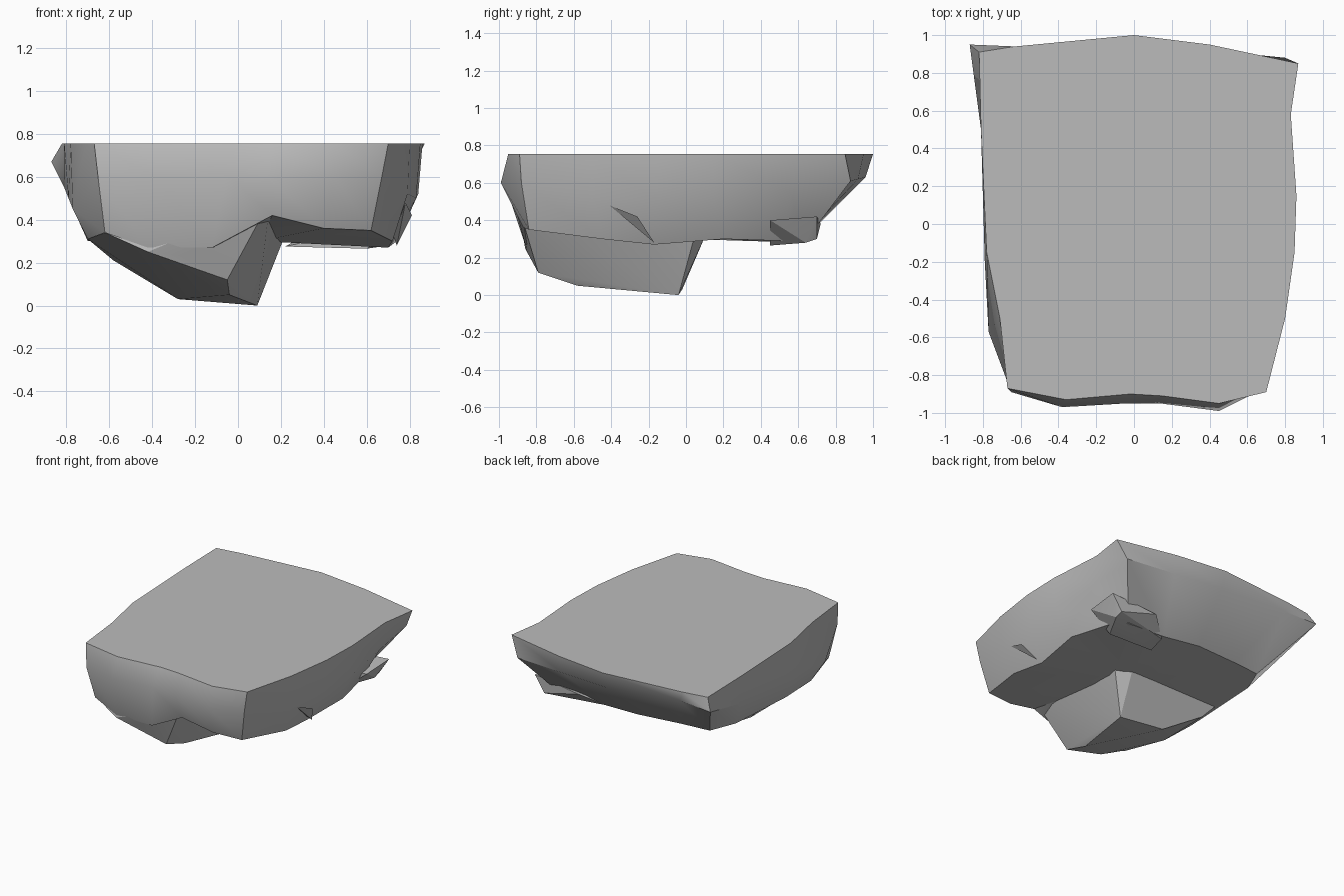
import bpy
import bmesh
import math

cube = bpy.data.objects.get("Cube")
if cube:
    bpy.data.objects.remove(cube, do_unlink=True)

TOP_HEIGHT = 0.755

stone = bpy.data.materials.new("stone_grey")
stone.use_nodes = True
stone.diffuse_color = (0.5, 0.5, 0.5, 1)
stone.node_tree.nodes["Principled BSDF"].inputs["Base Color"].default_value = (0.5, 0.5, 0.5, 1)


def finish(bm, name, angle):
    """Turn a bmesh into a stone object whose creases stay sharp."""
    bmesh.ops.recalc_face_normals(bm, faces=bm.faces)
    mesh = bpy.data.meshes.new(name)
    bm.to_mesh(mesh)
    bm.free()
    mesh.materials.append(stone)
    obj = bpy.data.objects.new(name, mesh)
    bpy.context.collection.objects.link(obj)
    bpy.ops.object.select_all(action="DESELECT")
    bpy.context.view_layer.objects.active = obj
    obj.select_set(True)
    bpy.ops.object.shade_smooth_by_angle(angle=math.radians(angle))
    return obj


def hull(name, points, angle=20):
    """Faceted chunk of rock wrapped around a few corner points."""
    bm = bmesh.new()
    for point in points:
        bm.verts.new(point)
    result = bmesh.ops.convex_hull(bm, input=bm.verts)
    loose = set(result["geom_interior"]) | set(result["geom_unused"])
    bmesh.ops.delete(bm, geom=[v for v in loose if isinstance(v, bmesh.types.BMVert)],
                     context="VERTS")
    return finish(bm, name, angle)


def loft(name, rings, bottom_centre, angle=32):
    """Join matching rings from the flat top down, then close the underside."""
    bm = bmesh.new()
    loops = [[bm.verts.new(point) for point in ring] for ring in rings]
    count = len(loops[0])
    bm.faces.new(loops[0])
    for upper, lower in zip(loops, loops[1:]):
        for i in range(count):
            j = (i + 1) % count
            bm.faces.new((upper[i], upper[j], lower[j], lower[i]))
    centre = bm.verts.new(bottom_centre)
    for i in range(count):
        bm.faces.new((loops[-1][i], loops[-1][(i + 1) % count], centre))
    return finish(bm, name, angle)


# Main slab: flat rim, bulging wall and lower edge, starting at the front
rim = [
    (-0.67, -0.87), (-0.36, -0.93), (-0.02, -0.9), (0.15, -0.91), (0.45, -0.95), (0.7, -0.89),
    (0.8, -0.5), (0.85, -0.15), (0.86, 0.15), (0.83, 0.58), (0.87, 0.85),
    (0.4, 0.95), (0, 1), (-0.63, 0.94), (-0.82, 0.91),
    (-0.81, 0.5), (-0.78, -0.15), (-0.71, -0.5),
]
wall = [
    (-0.65, -0.89, 0.58), (-0.38, -0.97, 0.6), (-0.05, -0.95, 0.61),
    (0.14, -0.95, 0.6), (0.45, -0.99, 0.6), (0.67, -0.88, 0.6),
    (0.79, -0.5, 0.52), (0.83, -0.15, 0.5), (0.84, 0.15, 0.52), (0.8, 0.56, 0.55),
    (0.8, 0.88, 0.61), (0.4, 0.92, 0.62), (0, 0.96, 0.63), (-0.6, 0.93, 0.68),
    (-0.87, 0.95, 0.67), (-0.81, 0.5, 0.55), (-0.79, -0.2, 0.5), (-0.77, -0.57, 0.45),
]
lower_edge = [
    (-0.62, -0.83, 0.34), (-0.42, -0.86, 0.27), (-0.12, -0.86, 0.27),
    (0.16, -0.9, 0.42), (0.4, -0.87, 0.36), (0.62, -0.84, 0.35),
    (0.72, -0.45, 0.3), (0.7, -0.17, 0.27), (0.74, 0.2, 0.3), (0.66, 0.52, 0.29),
    (0.58, 0.63, 0.28), (0.25, 0.62, 0.3), (-0.05, 0.65, 0.32), (-0.4, 0.62, 0.33),
    (-0.62, 0.6, 0.33), (-0.7, 0.4, 0.33), (-0.7, -0.2, 0.3), (-0.7, -0.5, 0.31),
]
loft("rock_slab", [[(x, y, TOP_HEIGHT) for x, y in rim], wall, lower_edge], (0.1, 0, 0.3))

# Deep keel hanging below the front
hull("rock_keel", [
    (0.15, -0.9, 0.49), (-0.05, -0.79, 0.12), (-0.04, -0.58, 0.05), (0.09, -0.04, 0),
    (-0.28, -0.02, 0.03), (-0.58, 0.05, 0.21), (-0.68, 0.08, 0.32), (-0.7, -0.5, 0.31),
    (-0.62, -0.82, 0.34), (-0.42, -0.86, 0.25), (-0.25, -0.85, 0.23),
    (0.22, 0.05, 0.33), (0.1, 0.1, 0.31),
])

# Boulder under the back corner
hull("back_boulder", [
    (0.7, 0.64, 0.28), (0.6, 0.45, 0.265), (0.22, 0.45, 0.275), (0.25, 0.6, 0.29),
    (0.78, 0.7, 0.42), (0.77, 0.45, 0.4), (0.4, 0.72, 0.38), (0.7, 0.7, 0.3),
])

# Small chipped ledge on the side wall
hull("side_chip", [
    (0.78, -0.41, 0.48), (0.81, -0.26, 0.42), (0.74, -0.17, 0.28), (0.7, -0.3, 0.4),
])
